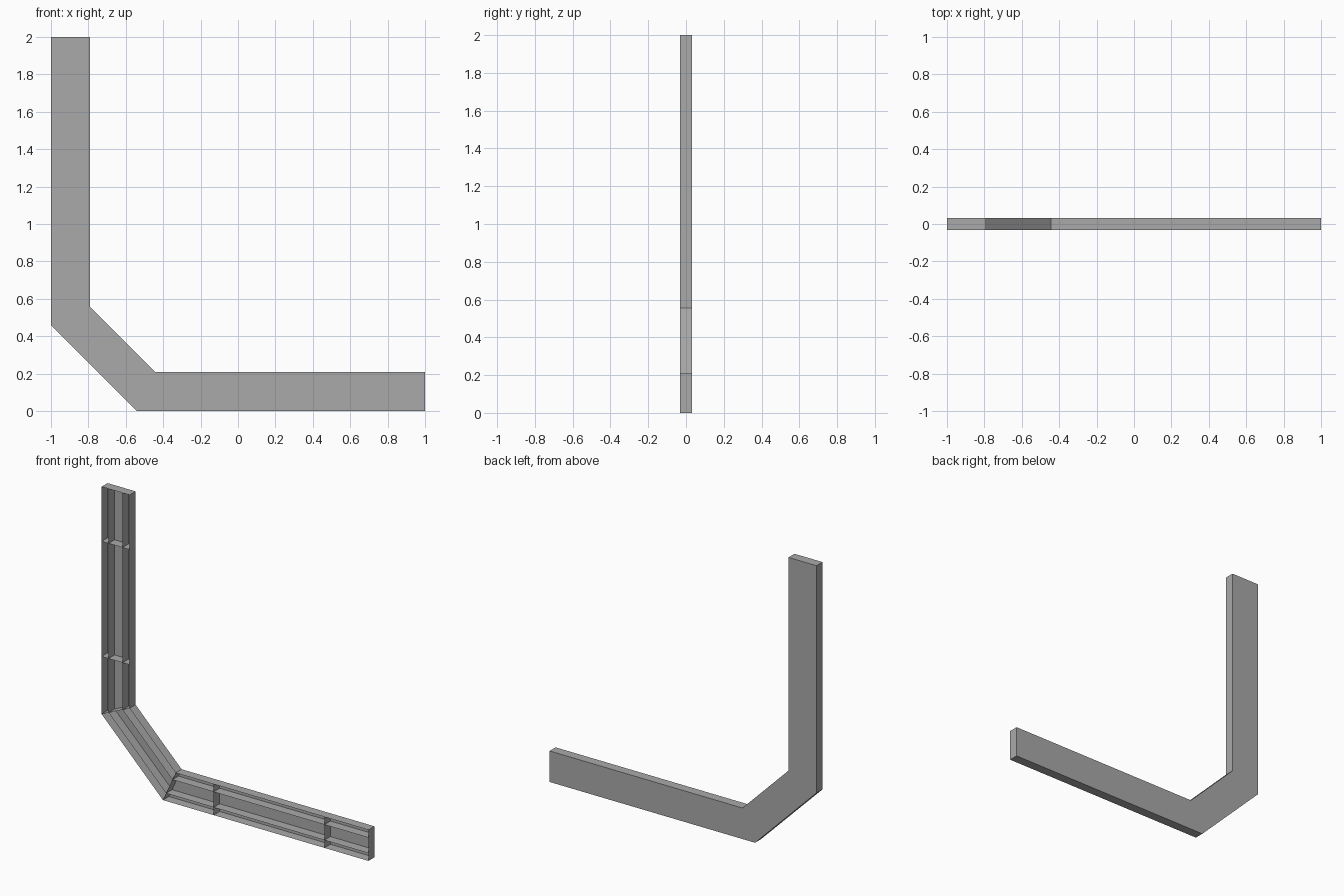
import bpy
from mathutils import Vector

cube = bpy.data.objects.get("Cube")
if cube:
    bpy.data.objects.remove(cube, do_unlink=True)

FRONT, BACK = -0.032, 0.032
# Outer and inner edge of the angled channel, from top end to right end (x, z)
OUTER = [Vector(p) for p in ((-1, 2), (-1, 0.46), (-0.54, 0), (1, 0))]
INNER = [Vector(p) for p in ((-0.79, 2), (-0.79, 0.555), (-0.445, 0.21), (1, 0.21))]

grey = bpy.data.materials.new("plain grey")
grey.use_nodes = True
grey.diffuse_color = (0.4, 0.4, 0.4, 1)
grey.node_tree.nodes["Principled BSDF"].inputs["Base Color"].default_value = (0.4, 0.4, 0.4, 1)


def add_mesh(name, verts, faces):
    mesh = bpy.data.meshes.new(name)
    mesh.from_pydata(verts, [], faces)
    mesh.materials.append(grey)
    obj = bpy.data.objects.new(name, mesh)
    bpy.context.collection.objects.link(obj)
    return obj


def sheet(name, path):
    """Thin sheet following a path, standing from the front rim to the back."""
    verts = [(p.x, y, p.y) for p in path for y in (FRONT, BACK)]
    faces = [(2 * i, 2 * i + 1, 2 * i + 3, 2 * i + 2) for i in range(len(path) - 1)]
    return add_mesh(name, verts, faces)


def between(t):
    return [a.lerp(b, t) for a, b in zip(OUTER, INNER)]


# Back plate, one quad per straight section
verts = [(p.x, BACK, p.y) for pair in zip(OUTER, INNER) for p in pair]
add_mesh("back_plate", verts,
         [(2 * i, 2 * i + 1, 2 * i + 3, 2 * i + 2) for i in range(3)])

# Side walls and closed ends
sheet("outer_wall", OUTER[::-1])
sheet("inner_wall", INNER)
sheet("top_end", [OUTER[0], INNER[0]])
sheet("right_end", [INNER[-1], OUTER[-1]])

# Two long ribs running the whole channel
sheet("outer_long_rib", between(0.25))
sheet("inner_long_rib", between(0.75))

# Mitre plates at the two bends
sheet("upper_mitre_plate", [OUTER[1], INNER[1]])
sheet("lower_mitre_plate", [INNER[2], OUTER[2]])

# Cross ribs on the upright and on the foot
for i, z in enumerate((1.63, 0.85)):
    sheet(f"upright_cross_rib_{i + 1}", [Vector((-1, z)), Vector((-0.79, z))])
for i, x in enumerate((-0.16, 0.67)):
    sheet(f"foot_cross_rib_{i + 1}", [Vector((x, 0.21)), Vector((x, 0))])
